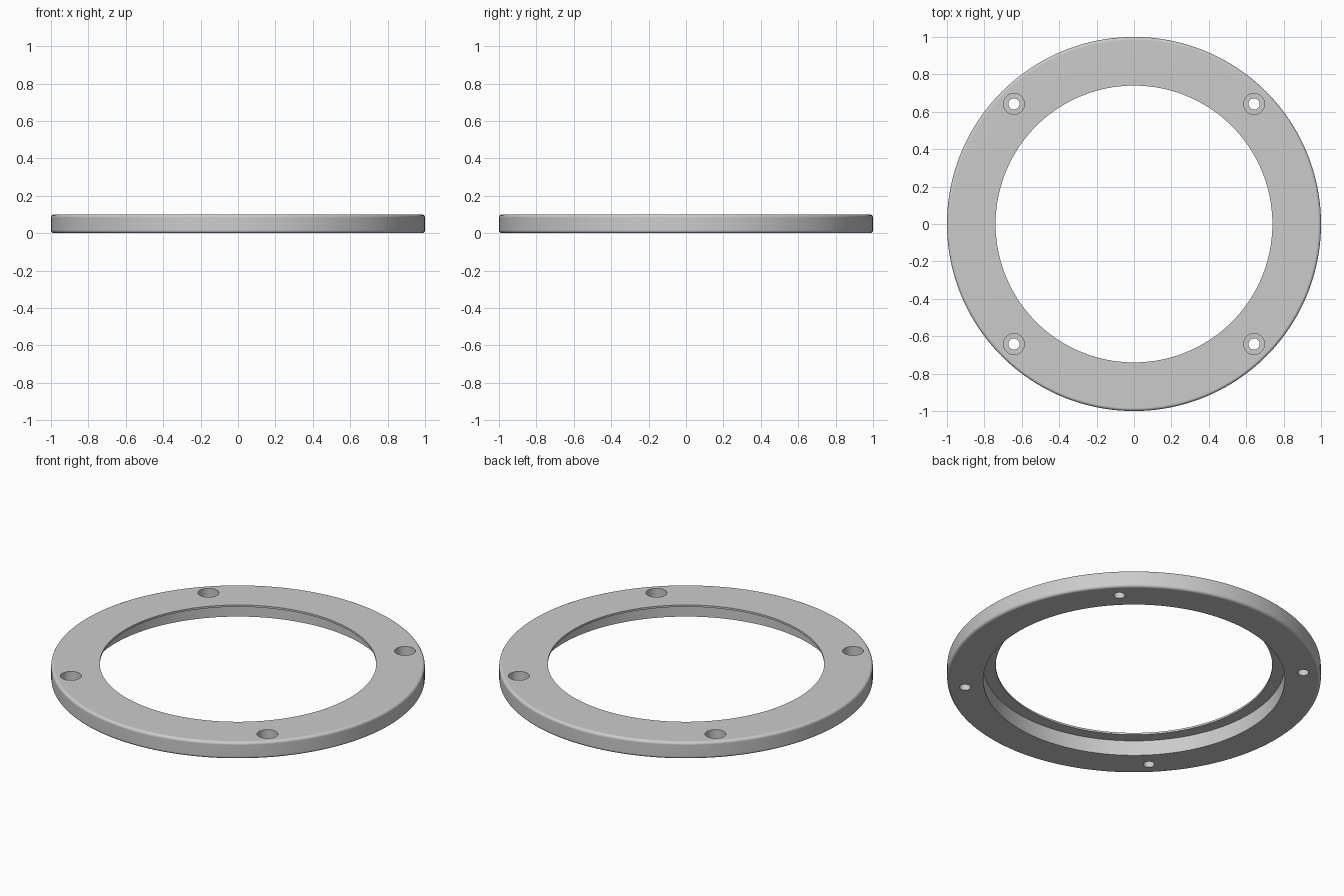
import bpy
import bmesh
from math import cos, sin, pi, tau
from mathutils import Vector

cube = bpy.data.objects.get("Cube")
if cube:
    bpy.data.objects.remove(cube, do_unlink=True)

HEIGHT = 0.1
OUTER, OPENING, RECESS = 1.0, 0.74, 0.807
LIP = 0.011          # thickness of the thin inner lip
FILLET = 0.016
HOLE_OFFSET = 0.642

grey = bpy.data.materials.new("plain grey")
grey.use_nodes = True
grey.diffuse_color = (0.6, 0.6, 0.6, 1)
grey.node_tree.nodes["Principled BSDF"].inputs["Base Color"].default_value = (0.6, 0.6, 0.6, 1)


def lathe(name, profile, segments, location=(0, 0, 0), closed=True):
    """Spin an (r, z) profile around z into a solid."""
    bm = bmesh.new()
    verts = [bm.verts.new((r, 0, z)) for r, z in profile]
    pairs = list(zip(verts, verts[1:]))
    if closed:
        pairs.append((verts[-1], verts[0]))
    edges = [bm.edges.new(p) for p in pairs]
    bmesh.ops.spin(bm, geom=verts + edges, cent=(0, 0, 0), axis=(0, 0, 1),
                   angle=tau, steps=segments, use_duplicate=False)
    bmesh.ops.remove_doubles(bm, verts=bm.verts[:], dist=1e-5)
    bmesh.ops.recalc_face_normals(bm, faces=bm.faces[:])
    mesh = bpy.data.meshes.new(name)
    bm.to_mesh(mesh)
    bm.free()
    mesh.materials.append(grey)
    obj = bpy.data.objects.new(name, mesh)
    obj.location = location
    bpy.context.collection.objects.link(obj)
    return obj


def fillet(z, start):
    """Quarter-round points on the outer edge."""
    centre = Vector((OUTER - FILLET, z))
    angles = [start + pi / 2 * i / 5 for i in range(6)]
    return [tuple(centre + FILLET * Vector((cos(a), sin(a)))) for a in angles]


# Ring body with rounded outer edges and a recess underneath
profile = [(RECESS, 0)]
profile += fillet(FILLET, -pi / 2) + fillet(HEIGHT - FILLET, 0)
profile += [(OPENING, HEIGHT), (OPENING, HEIGHT - LIP), (RECESS, HEIGHT - LIP)]
ring = lathe("mounting_ring", profile, 160)

# Counterbored screw holes
bore = [(0, -0.1), (0.03, -0.1), (0.03, 0.04), (0.056, 0.04), (0.056, 0.2), (0, 0.2)]
cutters = []
for sx in (-1, 1):
    for sy in (-1, 1):
        cutter = lathe("screw_hole_cutter", bore, 40,
                       (sx * HOLE_OFFSET, sy * HOLE_OFFSET, 0), closed=False)
        cutter.hide_render = True
        cutters.append(cutter)
        mod = ring.modifiers.new("screw hole", "BOOLEAN")
        mod.operation = "DIFFERENCE"
        mod.solver = "EXACT"
        mod.object = cutter

# Bake the cuts, then drop the cutters
bpy.context.view_layer.update()
depsgraph = bpy.context.evaluated_depsgraph_get()
cut_mesh = bpy.data.meshes.new_from_object(ring.evaluated_get(depsgraph))
ring.modifiers.clear()
ring.data = cut_mesh
for cutter in cutters:
    bpy.data.objects.remove(cutter, do_unlink=True)

# Smooth the curved walls and keep the flats flat
bpy.ops.object.select_all(action="DESELECT")
ring.select_set(True)
bpy.context.view_layer.objects.active = ring
bpy.ops.object.shade_smooth_by_angle(angle=pi / 6)
normals = ring.modifiers.new("flat face normals", "WEIGHTED_NORMAL")
normals.keep_sharp = True
